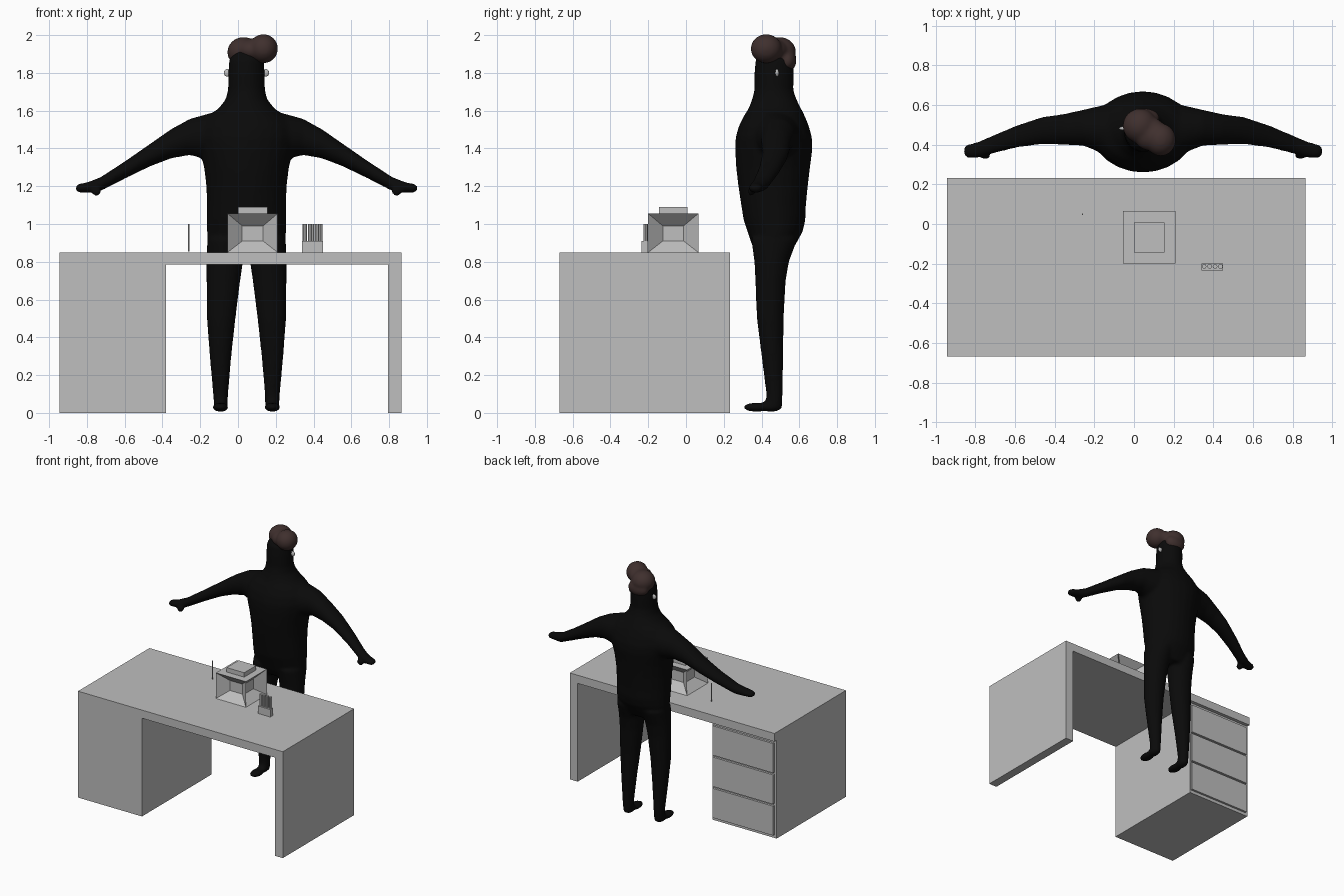
import bpy, bmesh, math
from mathutils import Vector, Matrix

if "Cube" in bpy.data.objects:
    bpy.data.objects.remove(bpy.data.objects["Cube"])


def material(name, rgb):
    m = bpy.data.materials.new(name)
    m.diffuse_color = (*rgb, 1)
    m.use_nodes = True
    m.node_tree.nodes["Principled BSDF"].inputs["Base Color"].default_value = m.diffuse_color
    return m


GREY = material("light grey", (0.52, 0.52, 0.52))
BLACK = material("black", (0.003, 0.003, 0.003))
BROWN = material("dark brown", (0.05, 0.029, 0.027))
CX = 0.045  # centre line of the figure


def finish(name, bm, mat):
    bmesh.ops.recalc_face_normals(bm, faces=bm.faces)
    me = bpy.data.meshes.new(name)
    bm.to_mesh(me)
    bm.free()
    me.materials.append(mat)
    ob = bpy.data.objects.new(name, me)
    bpy.context.collection.objects.link(ob)
    return ob


def add_box(bm, x0, x1, y0, y1, z0, z1):
    size = Matrix.Diagonal((x1 - x0, y1 - y0, z1 - z0, 1))
    mid = Matrix.Translation(((x0 + x1) / 2, (y0 + y1) / 2, (z0 + z1) / 2))
    return bmesh.ops.create_cube(bm, size=1, matrix=mid @ size)["verts"]


def box(name, *bounds):
    bm = bmesh.new()
    add_box(bm, *bounds)
    return finish(name, bm, GREY)


def rod(name, x, y, z0, z1, r, sides):
    bm = bmesh.new()
    bmesh.ops.create_cone(bm, cap_ends=True, segments=sides, radius1=r, radius2=r, depth=z1 - z0,
                          matrix=Matrix.Translation((x, y, (z0 + z1) / 2)))
    return finish(name, bm, GREY)


def ellipsoid(bm, centre, radii):
    bmesh.ops.create_uvsphere(bm, u_segments=24, v_segments=16, radius=1,
                              matrix=Matrix.Translation(centre) @ Matrix.Diagonal((*radii, 1)))


def loft(bm, rings, along_x=False, n=24):
    """Skin oval rings (t, a0, a1, b0, b1) stacked along z, or along x."""
    loops = []
    for t, a0, a1, b0, b1 in rings:
        loop = []
        for i in range(n):
            w = math.tau * i / n
            a = (a0 + a1) / 2 + (a1 - a0) / 2 * math.cos(w)
            b = (b0 + b1) / 2 + (b1 - b0) / 2 * math.sin(w)
            loop.append(bm.verts.new((t, b, a) if along_x else (a, b, t)))
        loops.append(loop)
    for p, q in zip(loops, loops[1:]):
        for i in range(n):
            j = (i + 1) % n
            bm.faces.new((p[i], p[j], q[j], q[i]))
    bm.faces.new(loops[0])
    bm.faces.new(loops[-1])


def blend(ob, voxel, repeat):
    rm = ob.modifiers.new("merge", "REMESH")
    rm.mode = "VOXEL"
    rm.voxel_size = voxel
    rm.use_smooth_shade = True
    sm = ob.modifiers.new("soften", "SMOOTH")
    sm.factor = 0.5
    sm.iterations = repeat


# Desk: top, side leg and drawer pedestal
box("desk_top", -0.945, 0.865, -0.67, 0.232, 0.785, 0.85)
box("desk_leg", 0.795, 0.865, -0.67, 0.232, 0, 0.785)
box("desk_pedestal", -0.945, -0.38, -0.67, 0.205, 0, 0.785)
for i in range(3):
    z = 0.025 + i * 0.25
    box(f"drawer_front_{i + 1}", -0.925, -0.388, 0.205, 0.222, z, z + 0.235)

# Box with a deep sloping recess in each side, and a lid block
bm = bmesh.new()
add_box(bm, -0.055, 0.21, -0.2, 0.065, 0.85, 1.055)
bm.normal_update()
mid = Vector((0.0775, -0.0675, 0.95))
for f in [f for f in bm.faces if abs(f.normal.z) < 0.5]:
    nrm = f.normal.copy()
    inner = bmesh.ops.extrude_discrete_faces(bm, faces=[f])["faces"][0]
    bm.normal_update()
    side = Vector((0, 0, 1)).cross(nrm)
    for v in inner.verts:
        d = v.co - mid
        v.co = (mid + nrm * 0.067 + side * math.copysign(0.055, d.dot(side))
                + Vector((0, 0, math.copysign(0.04, d.z))))
finish("recessed_box", bm, GREY)
box("box_lid", 0.0, 0.155, -0.143, 0.008, 1.055, 1.09)

# Small desk items
rod("thin_stick", -0.26, 0.05, 0.855, 1.0, 0.004, 8)
box("pen_holder", 0.34, 0.45, -0.235, -0.2, 0.85, 0.91)
for i in range(4):
    rod(f"pen_{i + 1}", 0.354 + i * 0.0275, -0.214, 0.88, 1.0, 0.012, 8)

# Body: torso with neck and head, arms and legs merged into one smooth skin
torso = [  # z, half width, front y, back y
    (0.84, 0.17, 0.375, 0.55), (0.9, 0.205, 0.345, 0.585), (0.96, 0.21, 0.325, 0.618),
    (1.02, 0.21, 0.305, 0.632), (1.1, 0.21, 0.292, 0.635), (1.2, 0.213, 0.277, 0.645),
    (1.3, 0.225, 0.265, 0.657), (1.4, 0.25, 0.26, 0.67), (1.46, 0.26, 0.263, 0.667),
    (1.52, 0.25, 0.28, 0.65), (1.57, 0.21, 0.305, 0.63), (1.61, 0.15, 0.33, 0.61),
    (1.66, 0.11, 0.35, 0.585), (1.71, 0.098, 0.362, 0.568), (1.8, 0.096, 0.362, 0.572),
    (1.87, 0.092, 0.368, 0.57), (1.92, 0.06, 0.4, 0.54)]
leg = [  # z, outer and inner distance from centre, front y, back y
    (0.02, 0.172, 0.1, 0.42, 0.508), (0.1, 0.177, 0.097, 0.425, 0.512),
    (0.3, 0.195, 0.08, 0.4, 0.515), (0.5, 0.21, 0.058, 0.375, 0.517),
    (0.7, 0.212, 0.033, 0.367, 0.528), (0.8, 0.212, 0.018, 0.362, 0.545),
    (0.92, 0.208, 0.0, 0.345, 0.59)]
arm = [  # distance from centre, low z, high z, front y, back y
    (0.1, 1.36, 1.6, 0.34, 0.61), (0.2, 1.34, 1.585, 0.355, 0.6), (0.3, 1.365, 1.557, 0.395, 0.577),
    (0.4, 1.347, 1.502, 0.4, 0.555), (0.51, 1.305, 1.425, 0.403, 0.54),
    (0.64, 1.242, 1.335, 0.385, 0.497), (0.77, 1.175, 1.25, 0.352, 0.442),
    (0.84, 1.165, 1.222, 0.333, 0.412), (0.89, 1.165, 1.212, 0.333, 0.402),
    (0.905, 1.178, 1.2, 0.35, 0.385)]
bm = bmesh.new()
loft(bm, [(z, CX - w, CX + w, y0, y1) for z, w, y0, y1 in torso])
for s in (-1, 1):
    loft(bm, [(z, CX + s * a, CX + s * b, y0, y1) for z, a, b, y0, y1 in leg])
    loft(bm, [(CX + s * d, *rest) for d, *rest in arm], along_x=True)
    # foot and thumb
    ellipsoid(bm, (CX + s * 0.137, 0.375, 0.03), (0.043, 0.073, 0.024))
    ellipsoid(bm, (CX + s * 0.137, 0.45, 0.035), (0.038, 0.062, 0.03))
    ellipsoid(bm, (CX + s * 0.795, 0.345, 1.172), (0.028, 0.02, 0.024))
blend(finish("body", bm, BLACK), 0.012, 5)

# Hair: two swept lobes and a tuft at the nape
bm = bmesh.new()
ellipsoid(bm, (0.03, 0.495, 1.91), (0.087, 0.088, 0.08))
ellipsoid(bm, (0.08, 0.455, 1.92), (0.085, 0.085, 0.062))
ellipsoid(bm, (0.135, 0.425, 1.928), (0.077, 0.083, 0.077))
ellipsoid(bm, (0.045, 0.535, 1.865), (0.085, 0.05, 0.06))
blend(finish("hair", bm, BROWN), 0.01, 6)

# Ears
for s, side in ((-1, "left"), (1, "right")):
    bm = bmesh.new()
    ellipsoid(bm, (CX + s * 0.1, 0.482, 1.8), (0.02, 0.01, 0.02))
    ear = finish(f"ear_{side}", bm, GREY)
    ear.data.shade_smooth()
